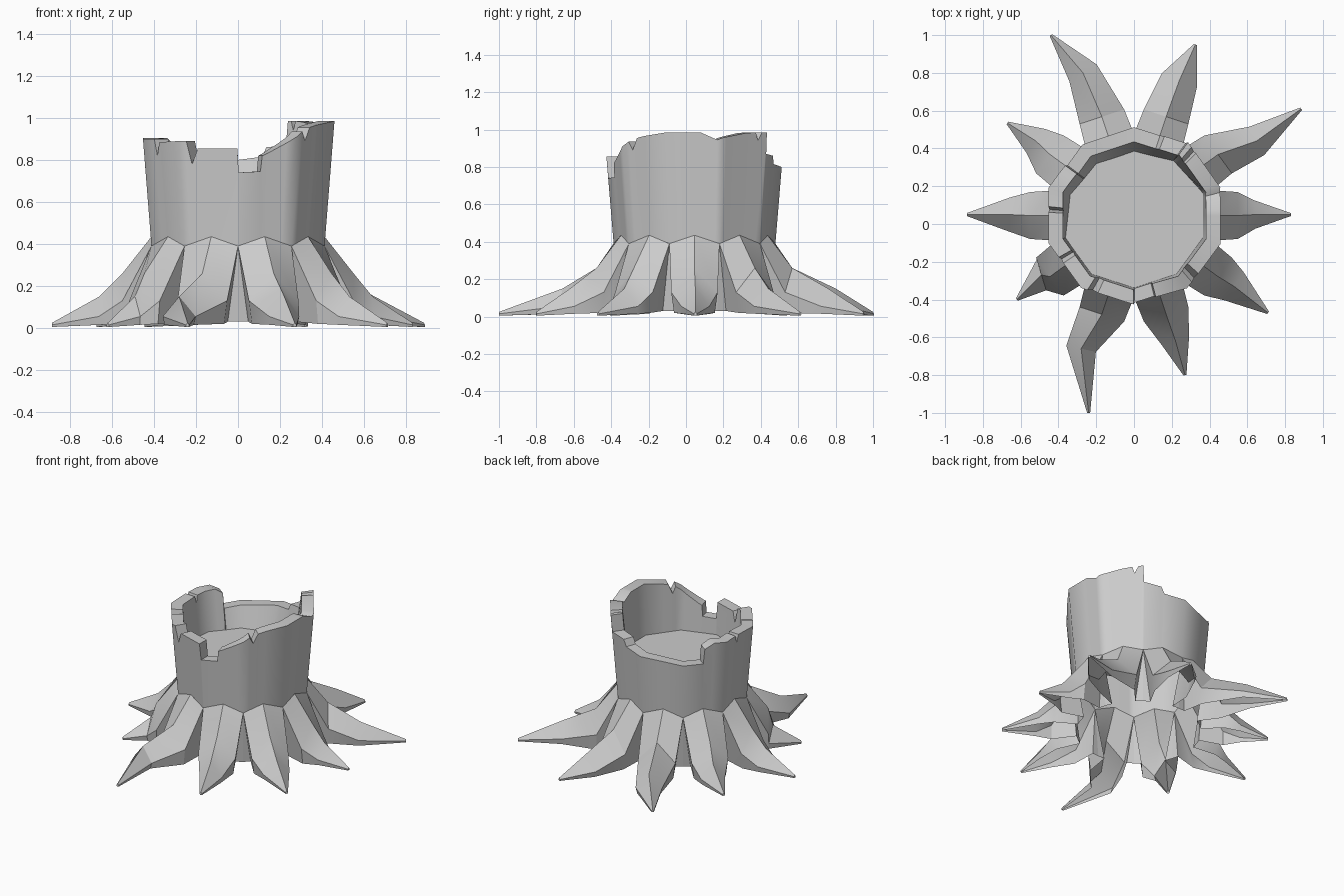
import bpy, bmesh
from math import cos, sin, radians
from mathutils import Vector

if "Cube" in bpy.data.objects:
    bpy.data.objects.remove(bpy.data.objects["Cube"], do_unlink=True)

CENTRE = Vector((0, 0.045, 0))

wood = bpy.data.materials.new("grey_wood")
wood.use_nodes = True
grey = (0.6, 0.6, 0.6, 1)
wood.diffuse_color = grey
wood.node_tree.nodes["Principled BSDF"].inputs["Base Color"].default_value = grey


def polar(angle, radius, z):
    a = radians(angle)
    return CENTRE + Vector((cos(a) * radius, sin(a) * radius, z))


def from_root(angle):
    """Signed angle to the nearest root direction."""
    return (angle + 18) % 36 - 18


def decagon(angle, radius, z):
    """Point on a ten-sided ring with corners halfway between the roots."""
    return polar(angle, radius * cos(radians(18)) / cos(radians(from_root(angle))), z)


def finish(name, bm, smooth_angle):
    bmesh.ops.recalc_face_normals(bm, faces=bm.faces[:])
    mesh = bpy.data.meshes.new(name)
    bm.to_mesh(mesh)
    bm.free()
    mesh.materials.append(wood)
    obj = bpy.data.objects.new(name, mesh)
    bpy.context.collection.objects.link(obj)
    bpy.ops.object.select_all(action="DESELECT")
    obj.select_set(True)
    bpy.context.view_layer.objects.active = obj
    bpy.ops.object.shade_smooth_by_angle(angle=radians(smooth_angle))


def bridge(bm, first, second, closed):
    count = len(first)
    for i in range(count if closed else count - 1):
        j = (i + 1) % count
        bm.faces.new((first[i], first[j], second[j], second[i]))


# Broken rim: angle around the trunk and height there
RIM = [(0, .985), (4, .985), (15, .945), (18, .955), (21, .96), (36, .98),
       (45, .985), (47, .94), (50, .985), (53.6, .985), (54.4, .87), (69, .86),
       (72, .815), (90, .8), (108, .785), (126, .77), (143, .765), (144, .87),
       (152, .905), (162, .9), (174, .905), (176, .85), (178, .905), (180, .905),
       (198, .9), (209, .9), (211, .82), (214, .885), (216, .885), (234, .89),
       (238, .89), (241, .78), (245, .855), (252, .855), (269.6, .855),
       (270.4, .74), (284, .745), (285, .82), (288, .83), (300, .88), (306, .91),
       (311, .935), (314, .89), (318, .955), (324, .965), (342, .985)]


def build_trunk():
    bm = bmesh.new()

    def ring(point):
        return [bm.verts.new(decagon(a, *point(a, z))) for a, z in RIM]

    # zigzag foot, rim, inner wall and the sunken floor, tighter at the back
    def foot(a, z):
        return 0.433, 0.435 - 0.045 * abs(from_root(a)) / 18

    def floor_radius(a):
        return 0.383 - 0.045 * max(0, cos(radians(a - 110)))

    rings = [ring(foot),
             ring(lambda a, z: (0.433 + (z - 0.4) * 0.085, z)),
             ring(lambda a, z: (0.38 + (z - 0.63) * 0.06, z)),
             ring(lambda a, z: (floor_radius(a), 0.63))]
    for low, high in zip(rings, rings[1:]):
        bridge(bm, low, high, True)
    bm.faces.new(rings[-1])
    finish("trunk", bm, 38)


# Roots in steps of 36 degrees: bend point, half width at the bend, tip
ROOTS = [((.64, .05), .075, (.83, .05)), ((.65, .44), .085, (.885, .61)),
         ((.24, .76), .1, (.325, .95)), ((-.27, .8), .085, (-.44, 1)),
         ((-.52, .44), .08, (-.67, .535)), ((-.66, .05), .09, (-.885, .05)),
         ((-.49, -.27), .085, (-.62, -.4)), ((-.28, -.66), .08, (-.24, -1)),
         ((.22, -.62), .075, (.27, -.8)), ((.53, -.33), .09, (.71, -.47))]


def build_root(index, bend, half, tip):
    bm = bmesh.new()
    angle = index * 36
    bend, tip = Vector((*bend, 0)), Vector((*tip, 0))
    hip = polar(angle, 0.55, 0)
    out = (hip - CENTRE).normalized()
    up = Vector((0, 0, 1))

    def section(middle, along, width, ridge, shoulder, ground):
        side = up.cross(along.normalized()) * width
        return [bm.verts.new(p) for p in (
            middle - side * 0.88 + up * ground, middle - side + up * shoulder,
            middle + up * ridge,
            middle + side + up * shoulder, middle + side * 0.88 + up * ground)]

    # collar against the trunk, then hip, bend and tip; hollow underneath
    collar = [bm.verts.new(p) for p in (
        polar(angle - 11, 0.4, .03), polar(angle - 18, 0.433, .39),
        polar(angle, 0.412, .435),
        polar(angle + 18, 0.433, .39), polar(angle + 11, 0.4, .03))]
    sections = [collar,
                section(hip, out, 0.124, 0.26, 0.13, 0.02),
                section(bend, (bend - hip).normalized() + (tip - bend).normalized(),
                        half, 0.15, 0.055, 0.015),
                section(tip, tip - bend, 0.008, 0.025, 0.015, 0.005)]
    for inner, outer in zip(sections, sections[1:]):
        bridge(bm, inner, outer, False)
    bm.faces.new(sections[-1])

    # web filling the crease up to the neighbouring roots
    for turn, ground, valley in ((-18, 0, 1), (18, 4, 3)):
        crease = bm.verts.new(polar(angle + turn, 0.4, .03))
        bm.faces.new((collar[ground], collar[valley], crease))
    finish(f"root_{index + 1}", bm, 28)


build_trunk()
for number, root in enumerate(ROOTS):
    build_root(number, *root)
